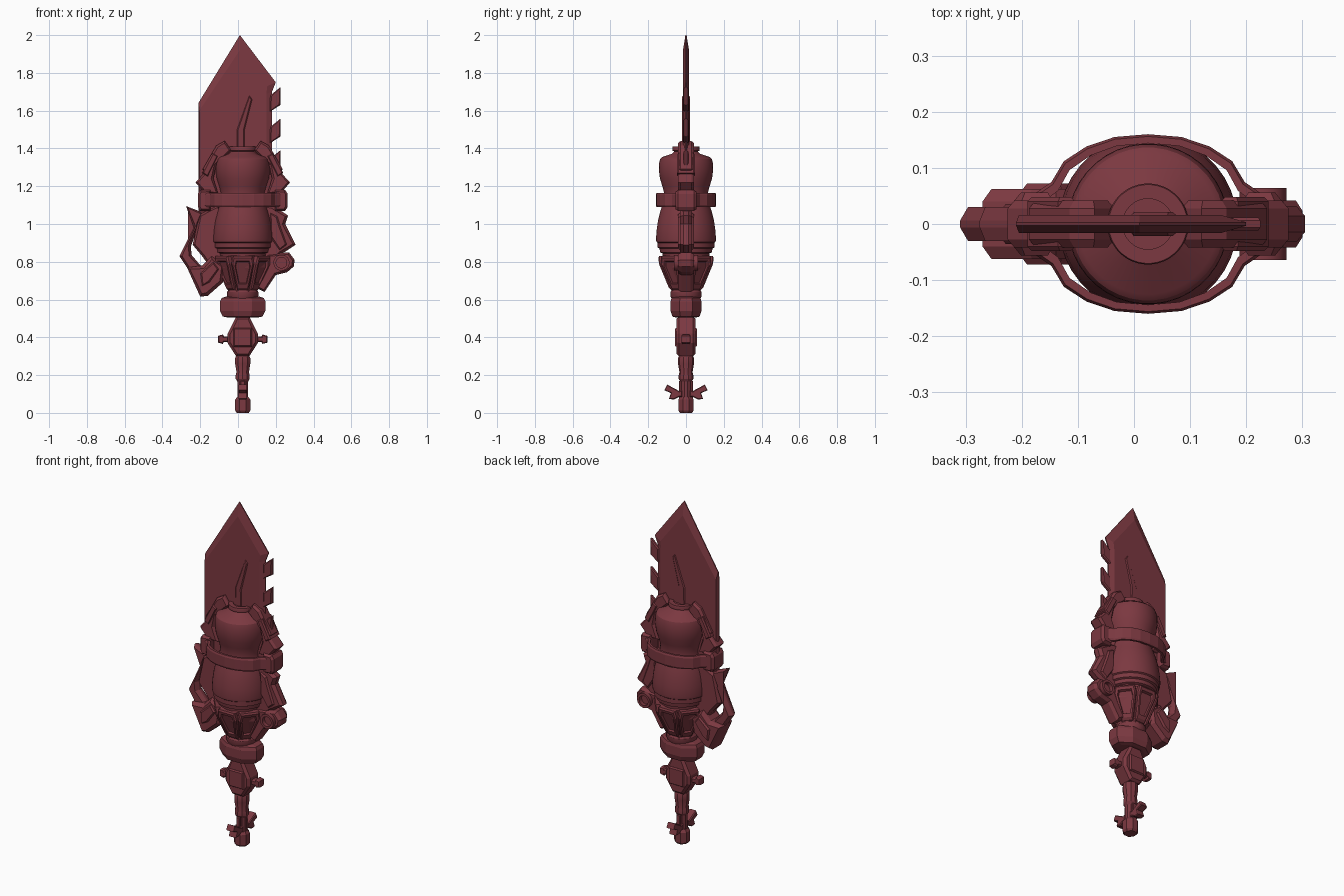
import bpy, bmesh, math

X0 = 0.025  # axis of the round body
mat = bpy.data.materials.new("dark_red")
mat.diffuse_color = (0.2, 0.04, 0.052, 1)


def loft(name, loops, closed=False, smooth=False, inset=0, depth=0):
    """Skin matching point loops; cap the ends or join them into a ring."""
    bm = bmesh.new()
    rings = [[bm.verts.new(p) for p in lp] for lp in loops]
    n = len(rings[0])
    pairs = list(zip(rings, rings[1:])) + ([(rings[-1], rings[0])] if closed else [])
    for a, b in pairs:
        for i in range(n):
            j = (i + 1) % n
            bm.faces.new((a[i], a[j], b[j], b[i]))
    caps = [] if closed else [bm.faces.new(rings[0]), bm.faces.new(rings[-1])]
    bmesh.ops.recalc_face_normals(bm, faces=bm.faces[:])
    if inset:
        bmesh.ops.inset_individual(bm, faces=caps, thickness=inset, depth=depth)
    me = bpy.data.meshes.new(name)
    bm.to_mesh(me)
    bm.free()
    ob = bpy.data.objects.new(name, me)
    bpy.context.collection.objects.link(ob)
    me.materials.append(mat)
    if smooth:
        bpy.ops.object.select_all(action='DESELECT')
        ob.select_set(True)
        bpy.context.view_layer.objects.active = ob
        bpy.ops.object.shade_smooth_by_angle(angle=math.radians(30))
    return ob


def plate(name, pts, half, edge=None, inset=0.012, y=0):
    """Front-view outline given thickness, with chamfered faces."""
    edge = half - 0.01 if edge is None else edge
    return loft(name, [[(x, y + s * edge, z) for x, z in pts] for s in (-1, 1)],
                inset=inset, depth=half - edge)


def lathe(name, prof, seg=40, sx=1, sy=1, smooth=True):
    """Stack of rings (radius, z); radius is measured across the flats."""
    k = 1 / math.cos(math.pi / seg)
    ang = [2 * math.pi * (i + .5) / seg for i in range(seg)]
    return loft(name, [[(X0 + r * k * sx * math.cos(a), r * k * sy * math.sin(a), z)
                        for a in ang] for r, z in prof], smooth=smooth)


def mirrored(pts, s):
    return [(X0 + s * x, z) for x, z in pts]


# Blade with ground point, teeth and raised rib
outer = [(.01, 2), (.2, 1.75), (.18, 1.7), (.18, 1.0), (-.21, 1.0), (-.21, 1.64)]
inner = [(.01, 1.92), (.155, 1.73), (.15, 1.69), (.15, 1.0), (-.205, 1.0), (-.205, 1.6)]
loft("blade", [[(x, y, z) for x, z in pts] for pts, y in
               ((inner, -.016), (outer, -.003), (outer, .003), (inner, .016))])
for i in range(3):
    d = .167 * i
    plate("blade_tooth", [(.17, 1.68 - d), (.225, 1.725 - d), (.225, 1.63 - d), (.17, 1.595 - d)],
          .012, .006, .008)
plate("blade_rib", [(-.005, 1.38), (-.005, 1.5), (.06, 1.68), (.075, 1.66), (.035, 1.5), (.035, 1.38)],
      .021, .016, .006)

# Round canister body
lathe("canister", [(.045, 1.4), (.045, 1.41), (.07, 1.41), (.072, 1.405), (.072, 1.388), (.062, 1.385),
                   (.075, 1.372), (.125, 1.355), (.136, 1.345), (.142, 1.325), (.143, 1.28),
                   (.138, 1.24), (.125, 1.2), (.115, 1.16), (.118, 1.12), (.135, 1.07),
                   (.148, 1.02), (.155, .97), (.159, .92), (.157, .905), (.15, .9),
                   (.15, .875), (.14, .87), (.137, .85), (.125, .845), (.12, .8)])

# Strap around the waist, built from a mirrored quarter
quarter = [(0, .16), (.06, .155), (.11, .138), (.15, .112), (.172, .075), (.205, .052), (.222, .045)]


def strap_loop(t, z):
    q = [(x - t * x / .24, y - t) for x, y in quarter]
    right = q + [(x, -y) for x, y in reversed(q)]
    pts = right + [(-x, y) for x, y in reversed(right) if x > .001]
    return [(X0 + x, y, z) for x, y in pts]


loft("strap", [strap_loop(.016, 1.09), strap_loop(.004, 1.09), strap_loop(0, 1.1),
               strap_loop(0, 1.155), strap_loop(.004, 1.165), strap_loop(.016, 1.165)], closed=True)

for s in (-1, 1):
    # Strap end clamps and shoulder brackets
    plate("strap_clamp", mirrored([(.17, 1.18), (.225, 1.18), (.238, 1.16), (.238, 1.09),
                                   (.225, 1.07), (.17, 1.07)], s), .056, .042)
    plate("shoulder_bracket", mirrored([(.06, 1.39), (.095, 1.44), (.14, 1.415), (.212, 1.29), (.2, 1.275),
                                        (.25, 1.22), (.2, 1.16), (.13, 1.16), (.155, 1.24), (.14, 1.31)], s),
          .042, .028)
    plate("bracket_bar", mirrored([(.13, 1.36), (.16, 1.375), (.215, 1.27), (.185, 1.25)], s), .048, .04, .008)

# Left hooked guard
plate("left_hook", [(-.275, 1.095), (-.185, 1.06), (-.205, 1.0), (-.25, .88), (-.245, .835), (-.19, .77),
                    (-.25, .74), (-.31, .83), (-.235, .98)], .03, .006, .014)
plate("left_side_plate", [(-.205, 1.05), (-.1, 1.1), (-.06, .78), (-.14, .76), (-.19, .83), (-.24, .89)],
      .036, .02)
plate("left_foot", [(-.27, .77), (-.19, .78), (-.14, .83), (-.07, .78), (-.08, .69), (-.16, .62), (-.2, .615)],
      .062, .04, .018)
plate("left_foot_ridge", [(-.2, .74), (-.13, .8), (-.1, .76), (-.15, .69), (-.19, .67)], .072, .06, .01)

# Right guard with through tube
plate("right_side_plate", [(.13, 1.1), (.18, 1.1), (.265, 1.045), (.25, 1.0), (.305, .89), (.23, .84),
                           (.16, .78), (.12, .8)], .032, .014, .016)
plate("right_side_rib", [(.17, 1.06), (.21, 1.04), (.225, .99), (.26, .89), (.22, .86), (.17, .93)],
      .042, .03, .01)
plate("right_foot", [(.16, .84), (.27, .85), (.3, .81), (.295, .775), (.26, .745), (.2, .73), (.14, .64),
                     (.1, .66), (.1, .8)], .042, .024)
tube = lathe("side_tube", [(.028, -.03), (.028, -.064), (.042, -.064), (.042, .064), (.028, .064), (.028, .03)], 20)
for v in tube.data.vertices:
    x, y, z = v.co
    v.co = (x - X0 + .23, -z, y + .795)

# Faceted cup with flared armour petals
lathe("cup", [(.1, .84), (.125, .83), (.12, .77), (.075, .66), (.075, .62)], 8, smooth=False)
for base in (-90, 90):
    for off in (-52, 0, 52):
        a = math.radians(base + off)
        ca, sa = math.cos(a), math.sin(a)

        def petal_loop(lift, shrink):
            pts = [(-.052, .83, .142), (.052, .83, .142), (.06, .79, .136),
                   (.03, .65, .078), (-.03, .65, .078), (-.06, .79, .136)]
            out = []
            for u, z, r in pts:
                u, z, r = u * shrink, .75 + (z - .75) * shrink, .118 + (r - .118) * shrink + lift
                out.append((X0 + r * ca - u * sa, r * sa + u * ca, z))
            return out

        loft("cup_petal", [petal_loop(-.03, 1), petal_loop(0, 1), petal_loop(.008, .88),
                           petal_loop(.008, .68), petal_loop(-.004, .62)])

# Neck and collar
lathe("neck", [(.07, .66), (.083, .64), (.083, .62), (.075, .6)], 16)
lathe("collar", [(.09, .615), (.112, .608), (.12, .59), (.12, .54), (.105, .51), (.08, .505)], 8, 1, .68, False)

# Cross-guard with boss and pegs
half_guard = [(.035, .51), (.055, .47), (.08, .42), (.08, .37), (.035, .3)]
plate("guard", mirrored(half_guard + [(-x, z) for x, z in reversed(half_guard)], 1), .05, .036, .014)
for s in (-1, 1):
    plate("guard_boss", mirrored([(-.048, .35), (.048, .35), (.048, .45), (-.048, .45)], 1), .014, .006, .008, s * .045)
    plate("guard_peg", mirrored([(.07, .405), (.1, .405), (.105, .415), (.13, .408), (.13, .372),
                                 (.105, .365), (.1, .375), (.07, .375)], s), .024, .016, .006)

# Handle, pommel and rear fins
lathe("handle", [(.032, .31), (.04, .29), (.04, .26), (.033, .215), (.037, .2), (.037, .18), (.028, .165), (.028, .06)],
      10)
lathe("pommel", [(.03, .085), (.04, .07), (.04, .012), (.032, 0)], 8, smooth=False)
fin = [(.02, .12), (.035, .115), (.1, .15), (.115, .12), (.08, .105), (.09, .075), (.065, .07), (.035, .085), (.02, .085)]
for s in (-1, 1):
    loft("handle_fin", [[(X0 + d, s * y, z) for y, z in fin] for d in (-.018, .018)], inset=.005, depth=.005)
    plate("handle_rail", [(X0 - .012, .06), (X0 + .012, .06), (X0 + .012, .17), (X0 - .012, .17)], .008, .004, .004, s * .03)
